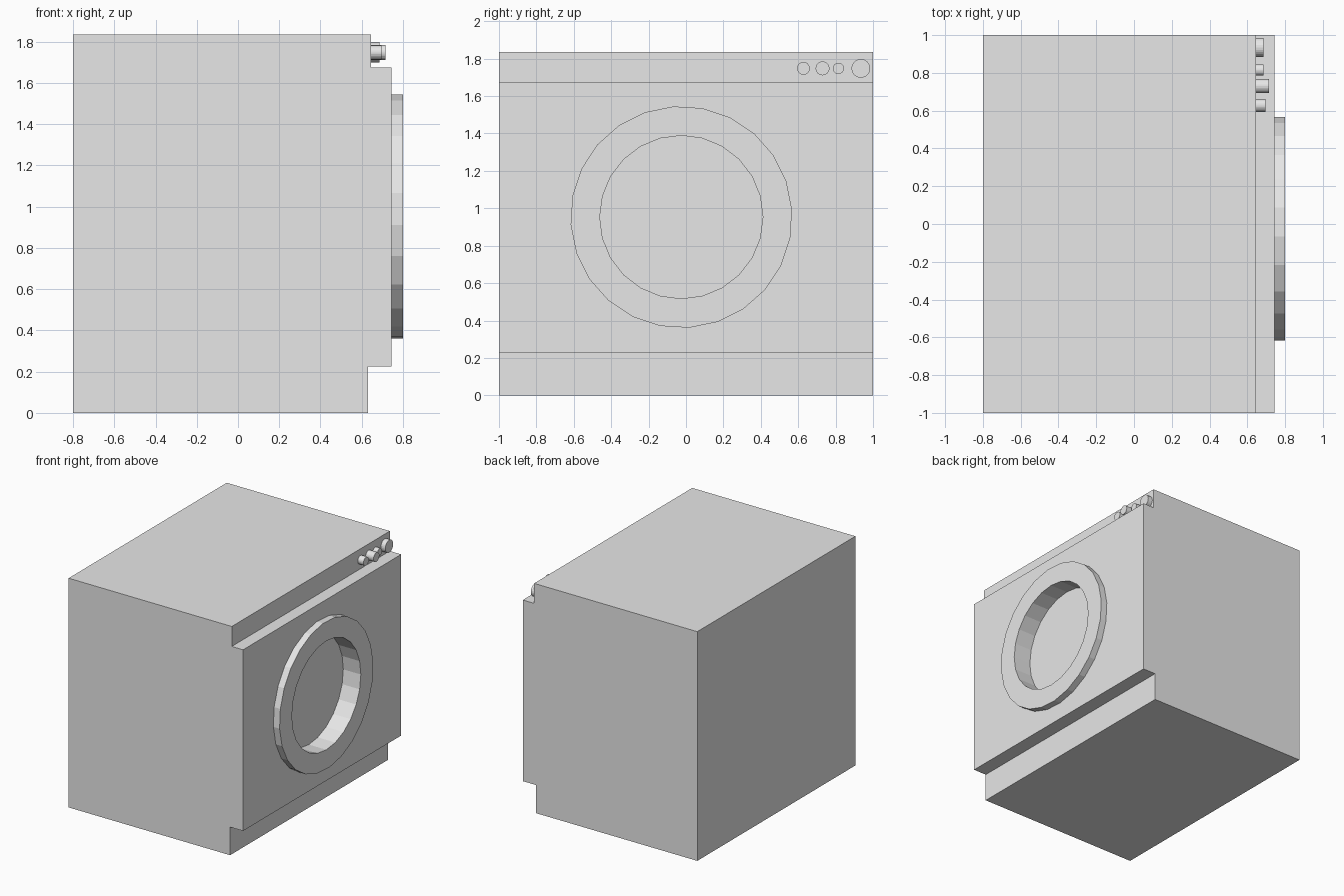
import bpy
import bmesh
from math import cos, sin, radians, tau

cube = bpy.data.objects.get("Cube")
if cube:
    bpy.data.objects.remove(cube, do_unlink=True)

grey = bpy.data.materials.new("light_grey")
grey.use_nodes = True
grey.diffuse_color = (0.8, 0.8, 0.8, 1)
grey.node_tree.nodes["Principled BSDF"].inputs["Base Color"].default_value = grey.diffuse_color

PANEL_X = 0.645      # recessed control panel and door glass
FRONT_X = 0.745      # main front face
DOOR_Y, DOOR_Z = -0.025, 0.953
SIDES = 24


def finish(name, bm):
    bmesh.ops.recalc_face_normals(bm, faces=bm.faces)
    mesh = bpy.data.meshes.new(name)
    bm.to_mesh(mesh)
    bm.free()
    mesh.materials.append(grey)
    obj = bpy.data.objects.new(name, mesh)
    bpy.context.scene.collection.objects.link(obj)
    return obj


def circle(bm, x, y, z, r, phase=0):
    """Loop of vertices facing along x."""
    angles = [tau * i / SIDES + radians(phase) for i in range(SIDES)]
    return [bm.verts.new((x, y + r * cos(a), z + r * sin(a))) for a in angles]


def bridge(bm, a, b):
    for i in range(len(a)):
        j = (i + 1) % len(a)
        bm.faces.new((a[i], a[j], b[j], b[i]))


def cylinder(name, x0, x1, y, z, r):
    bm = bmesh.new()
    a, b = circle(bm, x0, y, z, r), circle(bm, x1, y, z, r)
    bridge(bm, a, b)
    bm.faces.new(a)
    bm.faces.new(b)
    return finish(name, bm)


# Cabinet: stepped side profile with toe kick and recessed panel
profile = [(-0.8, 0), (0.63, 0), (0.63, 0.225), (FRONT_X, 0.225),
           (FRONT_X, 1.675), (PANEL_X, 1.675), (PANEL_X, 1.835), (-0.8, 1.835)]
bm = bmesh.new()
ends = [[bm.verts.new((x, y, z)) for x, z in profile] for y in (-1, 1)]
bridge(bm, *ends)
for end in ends:
    bm.faces.new(end)
cabinet = finish("cabinet", bm)

# Door opening cut into the cabinet
cutter = cylinder("door_cutter", PANEL_X, 0.9, DOOR_Y, DOOR_Z, 0.436)
cutter.hide_render = True
cutter.hide_viewport = True
cut = cabinet.modifiers.new("door_opening", "BOOLEAN")
cut.operation = "DIFFERENCE"
cut.solver = "EXACT"
cut.object = cutter

# Raised door ring
bm = bmesh.new()
loops = [circle(bm, x, DOOR_Y, DOOR_Z, r, phase) for x, r, phase in
         ((FRONT_X, 0.593, 4), (0.8, 0.593, 4), (0.8, 0.436, 0), (FRONT_X, 0.436, 0))]
for i in range(4):
    bridge(bm, loops[i], loops[(i + 1) % 4])
finish("door_ring", bm)

# Control knobs: y, radius, front x
knobs = [(0.628, 0.034, 0.695), (0.73, 0.037, 0.715),
         (0.815, 0.03, 0.685), (0.935, 0.05, 0.685)]
for n, (y, r, x) in enumerate(knobs, 1):
    cylinder(f"knob_{n}", PANEL_X, x, y, 1.748, r)
